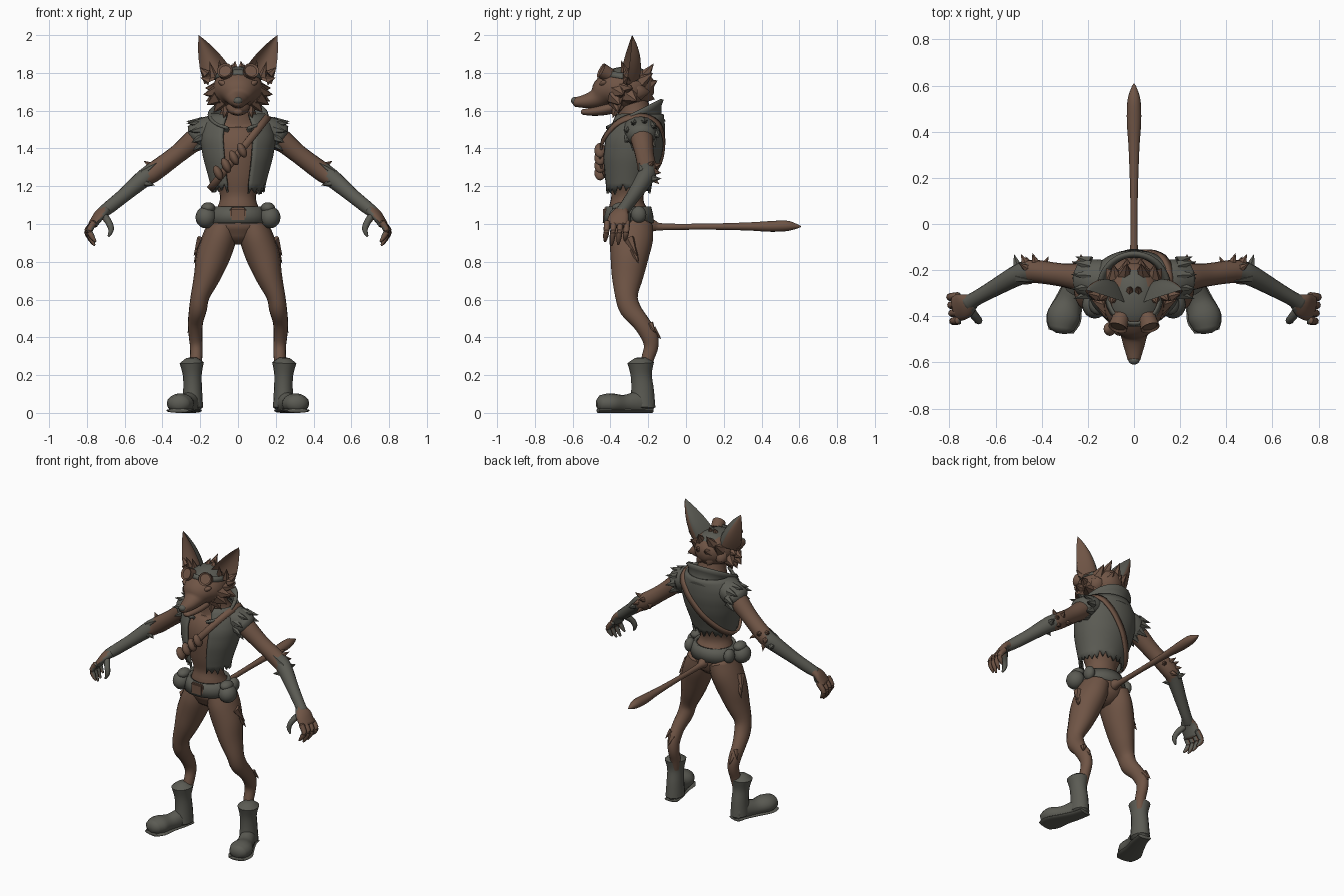
import bpy, bmesh, math, random
from mathutils import Vector, Matrix

if "Cube" in bpy.data.objects:
    bpy.data.objects.remove(bpy.data.objects["Cube"])

random.seed(4)
X, Y, Z = Vector((1, 0, 0)), Vector((0, 1, 0)), Vector((0, 0, 1))


def material(name, rgb):
    m = bpy.data.materials.new(name)
    m.diffuse_color = (*rgb, 1)
    m.use_nodes = True
    m.node_tree.nodes["Principled BSDF"].inputs["Base Color"].default_value = m.diffuse_color
    return m


BROWN = material("brown_fur", (0.16, 0.09, 0.06))
GREY = material("grey_cloth", (0.105, 0.105, 0.088))


def finish(name, bm, mat=BROWN, mirror=False, thick=0, rule=None, angle=50):
    """Turn a bmesh into a named object; rule(centre, normal) picks the second colour."""
    bmesh.ops.recalc_face_normals(bm, faces=bm.faces)
    bm.normal_update()
    if rule:
        for f in bm.faces:
            f.material_index = int(rule(f.calc_center_median(), f.normal))
    me = bpy.data.meshes.new(name)
    bm.to_mesh(me)
    bm.free()
    ob = bpy.data.objects.new(name, me)
    bpy.context.collection.objects.link(ob)
    me.materials.append(mat)
    me.materials.append(GREY if mat is BROWN else BROWN)
    if thick:
        s = ob.modifiers.new("thickness", "SOLIDIFY")
        s.thickness, s.offset = thick, 0
    if mirror:
        ob.modifiers.new("mirror", "MIRROR").use_clip = False
    bpy.ops.object.select_all(action="DESELECT")
    ob.select_set(True)
    bpy.context.view_layer.objects.active = ob
    bpy.ops.object.shade_smooth_by_angle(angle=math.radians(angle))
    return ob


def smooth_path(pts, sub=4):
    """Catmull-Rom resampling of stations (x, y, z, ra, rb)."""
    p = [Vector(q) for q in pts]
    out = []
    for i in range(len(p) - 1):
        a, b, c, d = p[max(i - 1, 0)], p[i], p[i + 1], p[min(i + 2, len(p) - 1)]
        for k in range(sub):
            t = k / sub
            out.append(b + (c - a) * (t / 2) + (a * 2 - b * 5 + c * 4 - d) * (t * t / 2)
                       + (b * 3 - a - c * 3 + d) * (t ** 3 / 2))
    return out + [p[-1]]


def grid(bm, rows, closed):
    vs = [[bm.verts.new(p) for p in r] for r in rows]
    n = len(rows[0])
    for r, s in zip(vs, vs[1:]):
        for j in range(n if closed else n - 1):
            k = (j + 1) % n
            bm.faces.new((r[j], r[k], s[k], s[j]))
    return vs


def add_loft(bm, pts, ref=Y, seg=16, floor=None, rounded=True):
    st = smooth_path(pts)
    c = [Vector(s[:3]) for s in st]
    tan = [(c[min(i + 1, len(c) - 1)] - c[max(i - 1, 0)]).normalized() for i in range(len(c))]
    data = [(c[i], tan[i], st[i][3], st[i][4]) for i in range(len(c))]
    if rounded:
        for end, sgn in ((0, -1), (-1, 1)):
            o, t, ra, rb = data[end]
            for g in (0.25, 0.42):
                new = (o + t * sgn * g * min(ra, rb), t, ra * (1.05 - g * 1.5), rb * (1.05 - g * 1.5))
                data.insert(0, new) if end == 0 else data.append(new)
    rows = []
    for o, t, ra, rb in data:
        side = ref.cross(t).normalized()
        up = t.cross(side)
        ring = [o + side * ra * math.cos(a) + up * rb * math.sin(a)
                for a in (math.tau * j / seg for j in range(seg))]
        if floor is not None:
            for v in ring:
                v.z = max(v.z, floor)
        rows.append(ring)
    vs = grid(bm, rows, True)
    bm.faces.new(vs[0])
    bm.faces.new(vs[-1])


def loft(name, pts, mat=BROWN, ref=Y, mirror=False, rule=None, seg=16, floor=None):
    bm = bmesh.new()
    add_loft(bm, pts, ref, seg, floor)
    return finish(name, bm, mat, mirror, rule=rule)


def spikes(name, items, mat=BROWN, mirror=True):
    """Fur or cloth tufts, each from base to tip."""
    bm = bmesh.new()
    for base, tip, r in items:
        b, d = Vector(base), Vector(tip) - Vector(base)
        m = Matrix.Translation(b + d / 2) @ d.to_track_quat("Z", "Y").to_matrix().to_4x4()
        bmesh.ops.create_cone(bm, cap_ends=True, segments=6, radius1=r, radius2=0, depth=d.length, matrix=m)
    return finish(name, bm, mat, mirror)


def blob(name, pos, size, mat, mirror=True, rot=None):
    bm = bmesh.new()
    m = Matrix.Translation(pos) @ (rot or Matrix()) @ Matrix.Diagonal((*size, 1))
    bmesh.ops.create_uvsphere(bm, u_segments=16, v_segments=10, radius=1, matrix=m)
    return finish(name, bm, mat, mirror)


def sheet(name, rows, mat, thick, closed=False):
    bm = bmesh.new()
    grid(bm, rows, closed)
    return finish(name, bm, mat, thick=thick)


# Torso, neck and hips
loft("torso", [(0, -.285, .93, .10, .09), (0, -.29, 1.0, .145, .115), (0, -.31, 1.08, .112, .10),
               (0, -.31, 1.15, .095, .085), (0, -.305, 1.25, .13, .11), (0, -.287, 1.4, .165, .138),
               (0, -.26, 1.5, .165, .115), (0, -.27, 1.57, .10, .09), (0, -.29, 1.68, .08, .08)], seg=24)

# Legs, with a backward hock
loft("legs", [(.075, -.285, 1.0, .08, .11), (.10, -.29, .92, .09, .115), (.135, -.30, .82, .088, .10),
              (.165, -.31, .72, .07, .083), (.20, -.315, .62, .05, .06), (.212, -.295, .55, .047, .056),
              (.225, -.24, .48, .04, .046), (.225, -.195, .41, .036, .045), (.221, -.185, .35, .033, .038),
              (.222, -.205, .28, .032, .033), (.23, -.22, .2, .03, .03)], mirror=True)
spikes("leg_tufts", [((.19, -.30, .92), (.235, -.26, .83), .03), ((.20, -.28, .86), (.235, -.25, .79), .025),
                     ((.225, -.18, .44), (.23, -.13, .39), .025), ((.24, -.19, .47), (.268, -.16, .42), .02)])

# Boots
loft("boot_shafts", [(.24, -.23, .03, .055, .068), (.24, -.23, .12, .05, .06), (.242, -.237, .2, .05, .056),
                     (.245, -.24, .265, .064, .07)], GREY, mirror=True)
loft("boot_feet", [(.235, -.185, .05, .04, .05), (.25, -.25, .05, .048, .065), (.28, -.33, .045, .055, .05),
                   (.305, -.40, .05, .072, .054), (.315, -.455, .048, .055, .045)], GREY, Z, True, floor=0.01)
loft("boot_soles", [(.235, -.18, .012, .045, .012), (.25, -.25, .012, .05, .012), (.28, -.33, .012, .06, .012),
                    (.305, -.41, .012, .076, .012), (.315, -.465, .012, .055, .012)], GREY, Z, True, floor=0)

# Arms: bare upper arm, grey gloved forearm
loft("arms", [(.13, -.25, 1.50, .06, .06), (.21, -.235, 1.46, .062, .06), (.32, -.22, 1.37, .05, .05),
              (.44, -.205, 1.28, .05, .052), (.50, -.22, 1.24, .046, .048), (.60, -.275, 1.155, .037, .038),
              (.68, -.32, 1.09, .032, .035), (.72, -.345, 1.06, .036, .03)], BROWN, Z, True,
     rule=lambda c, n: c.x > .47)
spikes("elbow_tufts", [((.42, -.19, 1.30), (.44, -.125, 1.32), .03), ((.46, -.19, 1.28), (.49, -.13, 1.27), .03),
                       ((.40, -.2, 1.29), (.37, -.14, 1.27), .028), ((.45, -.2, 1.30), (.50, -.17, 1.335), .026),
                       ((.44, -.2, 1.26), (.47, -.14, 1.21), .03)])
spikes("glove_cuffs", [((.50, -.23, 1.27), (.43, -.25, 1.325), .025), ((.50, -.2, 1.24), (.52, -.13, 1.24), .03),
                       ((.50, -.24, 1.22), (.44, -.26, 1.205), .028)], GREY)
# Hands
loft("palms", [(.70, -.335, 1.075, .034, .028), (.735, -.355, 1.045, .055, .026), (.77, -.365, .995, .058, .022)],
     BROWN, Z, True, rule=lambda c, n: n.x < -.2)
bm = bmesh.new()
for i in range(4):
    y = -.312 - i * .035
    drop = (.02, .0, -.005, .015)[i]
    add_loft(bm, [(.762, y, 1.01, .017, .017), (.797 - i * .004, y - .004, .965, .016, .017),
                  (.79 - i * .006, y - .008, .925 + drop / 2, .014, .014),
                  (.772 - i * .006, y - .012, .892 + drop, .006, .006)], Z, 8)
add_loft(bm, [(.715, -.365, 1.05, .02, .02), (.685, -.405, 1.01, .018, .018), (.672, -.42, .97, .015, .015),
              (.685, -.425, .935, .006, .006)], Y, 8)
finish("fingers", bm, BROWN, True, rule=lambda c, n: c.x < .71 or n.x < -.45)

# Tail
loft("tail", [(0, -.22, 1.0, .05, .05), (0, -.17, .99, .028, .03), (0, -.12, .985, .017, .018),
              (0, .1, .986, .016, .016), (0, .32, .987, .023, .021), (0, .44, .987, .031, .028),
              (0, .53, .99, .029, .028), (0, .58, .988, .016, .015), (0, .608, .987, .003, .003)], BROWN, Z)

# Open vest with ragged hem
VEST = [(1.19, -.31, .135, .115), (1.25, -.305, .15, .13), (1.35, -.292, .178, .153), (1.45, -.277, .195, .158),
        (1.52, -.26, .185, .142), (1.58, -.25, .14, .125), (1.62, -.25, .12, .115)]


def vest_at(z):
    z = min(max(z, VEST[0][0]), VEST[-1][0])
    for a, b in zip(VEST, VEST[1:]):
        if z <= b[0]:
            t = (z - a[0]) / (b[0] - a[0])
            return [a[i] + (b[i] - a[i]) * t for i in (1, 2, 3)]


def front_open(gap, n=40):
    return [math.radians(-90 + gap + (360 - 2 * gap) * j / n) for j in range(n + 1)]


rows = []
for i in range(15):
    z = 1.19 + .39 * i / 14
    yc, rx, ry = vest_at(z)
    rows.append([Vector((rx * math.cos(a), yc + ry * math.sin(a), z)) for a in front_open(24)])
for j, v in enumerate(rows[0]):
    v.z += random.uniform(.0, .03) if j % 2 else random.uniform(-.035, -.01)
sheet("vest", rows, GREY, .014)

# Standing collar, high at the back
rows = []
for r, yc, z0, rise in ((.135, -.25, 1.44, .10), (.125, -.262, 1.47, .11), (.135, -.272, 1.50, .13), (.155, -.28, 1.505, .155)):
    rows.append([Vector((r * math.cos(a), yc + r * math.sin(a), z0 + rise * (math.sin(a) + 1) / 2))
                 for a in front_open(22)])
sheet("collar", rows, GREY, .016)

# Torn shoulder caps
loft("shoulder_caps", [(.11, -.25, 1.52, .085, .06), (.17, -.24, 1.495, .088, .072), (.225, -.235, 1.46, .075, .07)],
     GREY, Z, True)
spikes("shoulder_tatters", [((.19, -.235 + .07 * math.cos(a), 1.48 + .06 * math.sin(a)),
                             (.255 + .02 * math.sin(a), -.235 + .095 * math.cos(a), 1.46 + .085 * math.sin(a)), .028)
                            for a in (math.tau * k / 9 for k in range(9))], GREY)

# Diagonal strap round the torso, with chest pouches
low, high = [], []
for j in range(48):
    a, z = math.tau * j / 48, 1.4
    for _ in range(25):
        yc, rx, ry = vest_at(z)
        z = z * .5 + .5 * (1.37 + 1.25 * (rx + .012) * math.cos(a))
    p = Vector(((rx + .012) * math.cos(a), yc + (ry + .012) * math.sin(a), z))
    w = Vector((-.014, 0, .013))
    low.append(p - w)
    high.append(p + w)
sheet("strap", [low, high], BROWN, .012, True)
for k in range(4):
    x = -.105 + k * .042
    blob("chest_pouch", (x, -.455, 1.37 + .95 * x), (.022, .03, .042), BROWN, False, Matrix.Rotation(-.45, 4, "Y"))

# Belt, buckle and side bags
rows = [[Vector((rx * math.cos(a), -.305 + ry * math.sin(a), z)) for a in (math.tau * j / 32 for j in range(32))]
        for z, rx, ry in ((1.005, .15, .127), (1.05, .138, .122), (1.09, .12, .112))]
sheet("belt", rows, GREY, .018, True)
bm = bmesh.new()
bmesh.ops.create_cube(bm, size=1, matrix=Matrix.Translation((0, -.428, 1.05)) @ Matrix.Diagonal((.085, .025, .075, 1)))
bmesh.ops.bevel(bm, geom=bm.edges[:], offset=.008, segments=2, affect="EDGES")
finish("buckle", bm, BROWN)
blob("belt_bags", (.17, -.35, 1.035), (.055, .06, .058), GREY)
blob("bag_flaps", (.158, -.345, 1.085), (.038, .048, .03), GREY)
blob("rear_bags", (.145, -.25, 1.05), (.032, .04, .045), GREY)

# Head with tapered muzzle
loft("head", [(0, -.20, 1.725, .075, .075), (0, -.25, 1.725, .112, .105), (0, -.31, 1.72, .13, .115),
              (0, -.38, 1.71, .128, .11), (0, -.43, 1.695, .10, .085), (0, -.475, 1.665, .062, .053),
              (0, -.53, 1.65, .045, .037), (0, -.59, 1.645, .027, .024)], BROWN, Z, seg=24,
     rule=lambda c, n: n.z > .8 and -.42 < c.y)
loft("jaw", [(0, -.36, 1.625, .07, .035), (0, -.44, 1.605, .055, .03), (0, -.50, 1.595, .038, .022),
             (0, -.55, 1.593, .022, .014)], BROWN, Z)
blob("nose", (0, -.59, 1.653), (.024, .019, .019), GREY, False)
blob("brows", (.062, -.435, 1.737), (.045, .025, .018), BROWN, rot=Matrix.Rotation(-.4, 4, "Y"))
blob("eyes", (.066, -.452, 1.712), (.017, .012, .01), GREY, rot=Matrix.Rotation(-.4, 4, "Y"))

# Cheek, neck and crown fur
spikes("cheek_fur", [((.10, -.36, 1.70), (.185, -.33, 1.685), .05), ((.10, -.37, 1.67), (.165, -.35, 1.63), .05),
                     ((.08, -.37, 1.65), (.13, -.36, 1.59), .045), ((.10, -.33, 1.72), (.175, -.28, 1.72), .045),
                     ((.10, -.30, 1.68), (.17, -.26, 1.65), .05), ((.06, -.36, 1.63), (.075, -.39, 1.56), .04)])
spikes("crown_fur", [((.04, -.23, 1.77), (.03, -.17, 1.85), .04), ((.08, -.24, 1.75), (.09, -.175, 1.80), .04),
                     ((.03, -.21, 1.73), (.03, -.15, 1.76), .045), ((.09, -.24, 1.70), (.12, -.19, 1.70), .045),
                     ((.03, -.22, 1.68), (.04, -.165, 1.66), .045), ((.02, -.30, 1.80), (.015, -.27, 1.865), .03)])

# Cupped ears, closed shell of a front and a deeper back skin
inner, outer, tip = Vector((.025, -.345, 1.80)), Vector((.178, -.315, 1.74)), Vector((.208, -.285, 2.0))
bm = bmesh.new()
for depth in (.045, .085):
    rows = []
    for i in range(11):
        t = i / 10
        mid = (inner + outer) / 2 + (tip - (inner + outer) / 2) * t
        half = (outer - inner) / 2 * (1 - t) * (1 + .75 * t)
        rows.append([mid + half * s + Vector((-.1, 1, .1)) * depth * (1 - s * s) * (1 - t * t)
                     for s in (k / 5 - 1 for k in range(11))])
    grid(bm, rows, False)
bmesh.ops.remove_doubles(bm, verts=bm.verts, dist=.0005)
finish("ears", bm, BROWN, True, rule=lambda c, n: n.y > .1 and n.x < -.05)
spikes("ear_fur", [((.165, -.31, 1.79), (.205, -.30, 1.83), .025), ((.15, -.31, 1.76), (.20, -.31, 1.775), .028),
                   ((.09, -.32, 1.78), (.10, -.345, 1.87), .025), ((.13, -.31, 1.78), (.15, -.335, 1.86), .025)])

# Goggles pushed up on the forehead
aim = Vector((.25, -.85, .45)).to_track_quat("Z", "Y").to_matrix().to_4x4()
bm = bmesh.new()
bmesh.ops.create_cone(bm, cap_ends=True, segments=20, radius1=.036, radius2=.042, depth=.06,
                      matrix=Matrix.Translation((.063, -.425, 1.80)) @ aim)
cap = max((f for f in bm.faces if len(f.verts) > 4), key=lambda f: -f.calc_center_median().y)
bmesh.ops.inset_region(bm, faces=[cap], thickness=.01, depth=-.008)
finish("goggles", bm, BROWN, True, angle=35)
rows = [[Vector((r * math.cos(a), -.315 + (r + .005) * math.sin(a), z - .02 * math.sin(a)))
         for a in (math.tau * j / 32 for j in range(32))] for z, r in ((1.765, .122), (1.795, .108))]
sheet("goggle_strap", rows, GREY, .01, True)
